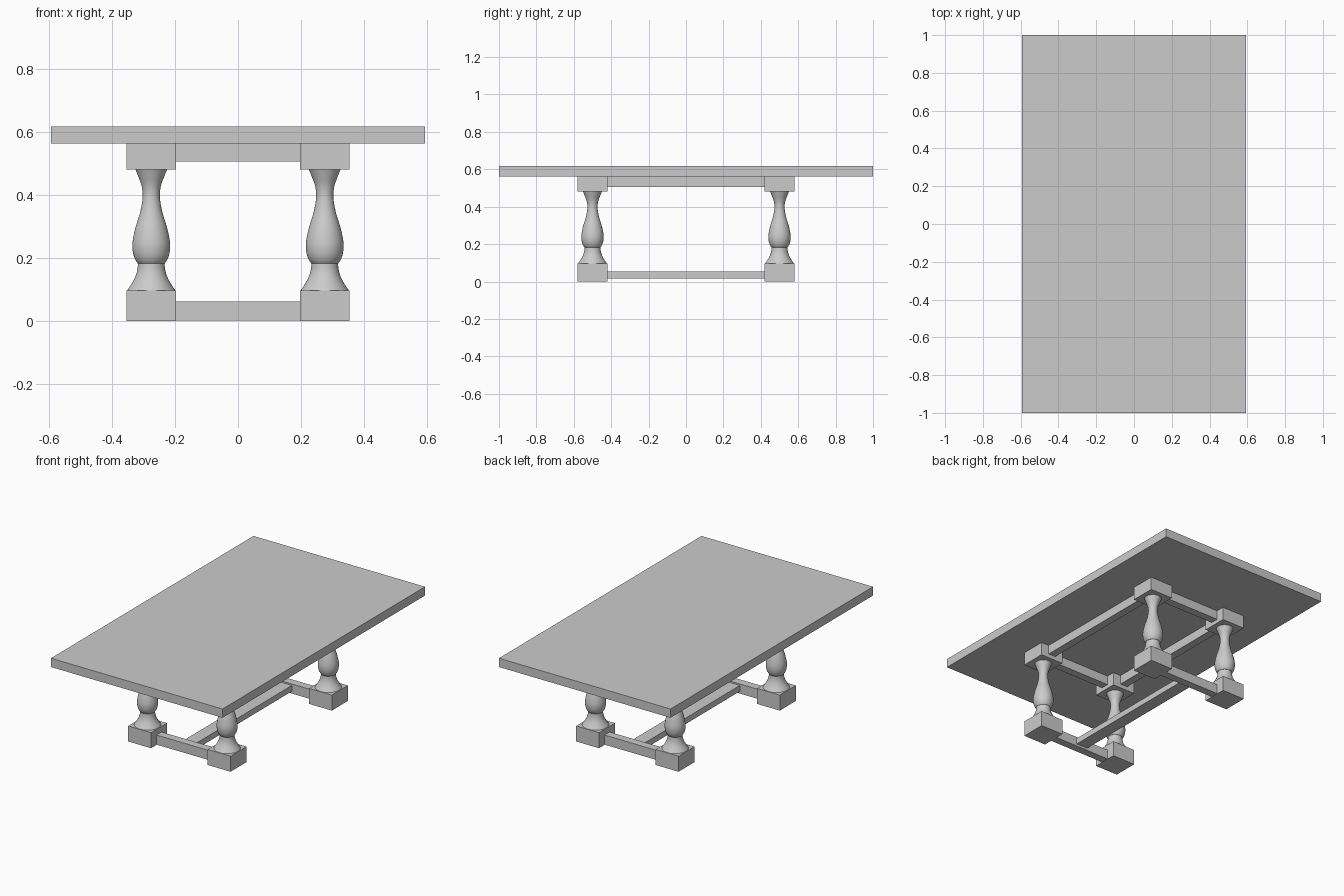
import bpy, bmesh, math

if "Cube" in bpy.data.objects:
    bpy.data.objects.remove(bpy.data.objects["Cube"])

LX, LY, H = 0.275, 0.5, 0.079   # leg centres and half size of the square blocks


def box(name, x0, x1, y0, y1, z0, z1):
    bm = bmesh.new()
    bmesh.ops.create_cube(bm, size=1)
    for v in bm.verts:
        v.co.x = (x0 + x1) / 2 + v.co.x * (x1 - x0)
        v.co.y = (y0 + y1) / 2 + v.co.y * (y1 - y0)
        v.co.z = (z0 + z1) / 2 + v.co.z * (z1 - z0)
    me = bpy.data.meshes.new(name)
    bm.to_mesh(me)
    bm.free()
    ob = bpy.data.objects.new(name, me)
    bpy.context.collection.objects.link(ob)
    return ob


def smooth_curve(pts, n=3):
    """Catmull-Rom curve through the profile points."""
    p = [pts[0]] + pts + [pts[-1]]
    out = []
    for i in range(1, len(p) - 2):
        for k in range(n):
            t = k / n
            out.append(tuple(0.5 * (2 * b + (c - a) * t + (2 * a - 5 * b + 4 * c - d) * t * t
                                    + (3 * b - a - 3 * c + d) * t ** 3)
                             for a, b, c, d in zip(p[i - 1], p[i], p[i + 1], p[i + 2])))
    return out + [pts[-1]]


def lathe(name, profile, x, y, sides=40):
    bm = bmesh.new()
    rings = [[bm.verts.new((x + r * math.cos(2 * math.pi * i / sides),
                            y + r * math.sin(2 * math.pi * i / sides), z))
              for i in range(sides)] for r, z in profile]
    for a, b in zip(rings, rings[1:]):
        for i in range(sides):
            j = (i + 1) % sides
            bm.faces.new((a[i], a[j], b[j], b[i]))
    me = bpy.data.meshes.new(name)
    bm.to_mesh(me)
    bm.free()
    ob = bpy.data.objects.new(name, me)
    bpy.context.collection.objects.link(ob)
    bpy.ops.object.select_all(action='DESELECT')
    ob.select_set(True)
    bpy.context.view_layer.objects.active = ob
    bpy.ops.object.shade_smooth_by_angle(angle=math.radians(35))


# Turned leg profile: flared foot, crease, then vase-shaped shaft
foot = [(.076, .097), (.071, .105), (.060, .122), (.050, .142), (.044, .163), (.042, .183)]
shaft = [(.043, .183), (.050, .193), (.057, .212), (.060, .238), (.057, .265), (.049, .300),
         (.037, .338), (.030, .370), (.027, .400), (.031, .430), (.042, .460), (.050, .480)]
profile = smooth_curve(foot) + smooth_curve(shaft)

# Table top
box("table_top", -.593, .593, -1, 1, .562, .617)

# Legs with square blocks at both ends
for sx, nx in ((-1, "left"), (1, "right")):
    for sy, ny in ((-1, "front"), (1, "back")):
        x, y = sx * LX, sy * LY
        tag = f"{ny}_{nx}"
        box(f"foot_block_{tag}", x - H, x + H, y - H, y + H, 0, .097)
        box(f"top_block_{tag}", x - H, x + H, y - H, y + H, .48, .562)
        lathe(f"turned_leg_{tag}", profile, x, y)

# Short rails between each pair of legs
ix, iy, w = LX - H, LY - H, .025
for sy, ny in ((-1, "front"), (1, "back")):
    y = sy * LY
    box(f"{ny}_apron", -ix, ix, y - w, y + w, .505, .562)
    box(f"{ny}_stretcher", -ix, ix, y - w, y + w, .002, .062)

# Long aprons and the central stretcher
for sx, nx in ((-1, "left"), (1, "right")):
    box(f"{nx}_apron", sx * LX - w, sx * LX + w, -iy, iy, .505, .562)
box("long_stretcher", -.04, .04, -LY + w, LY - w, .016, .053)
